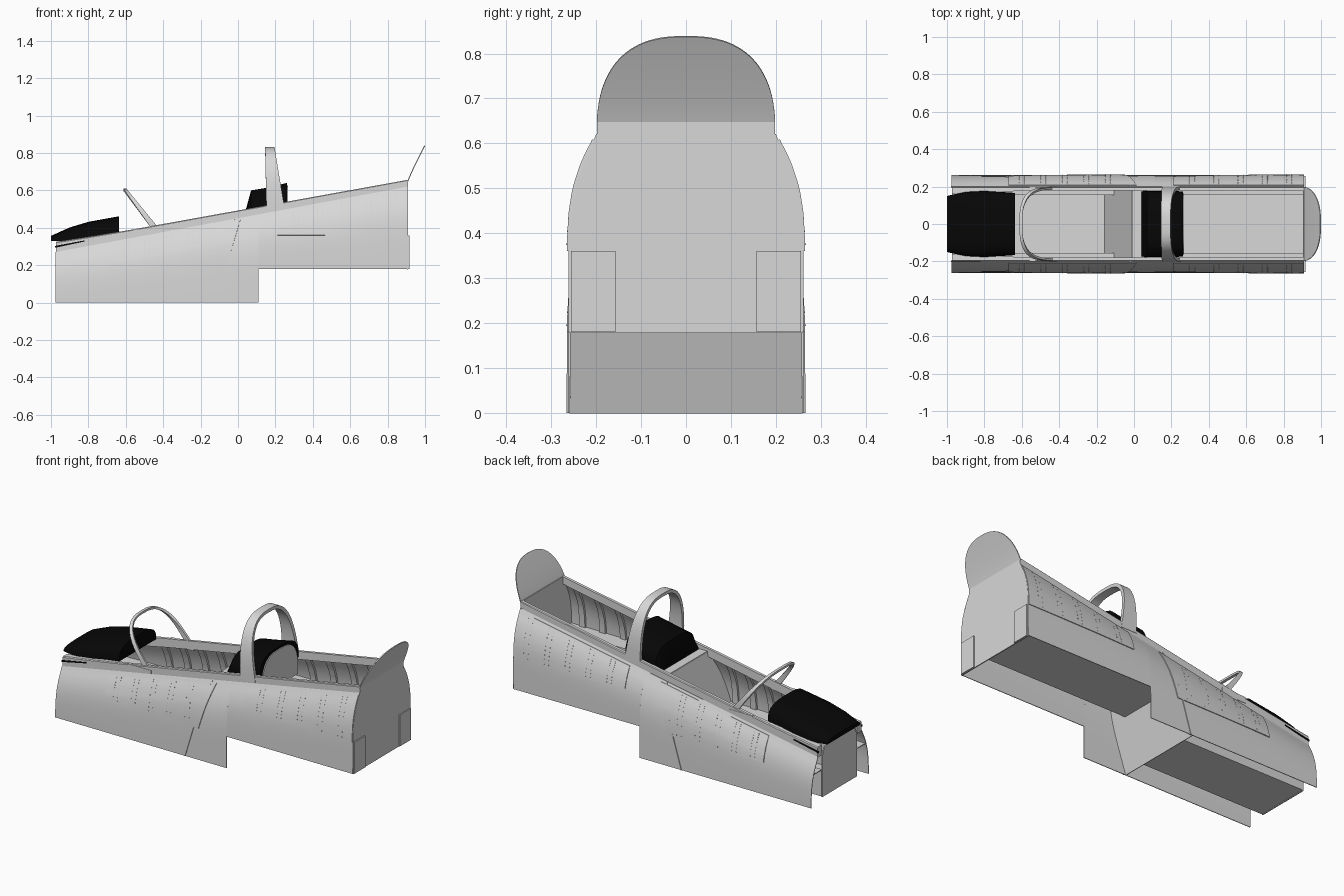
import bpy, bmesh, math
from mathutils import Matrix, Vector

if "Cube" in bpy.data.objects:
    bpy.data.objects.remove(bpy.data.objects["Cube"])


def material(name, rgb):
    m = bpy.data.materials.new(name)
    m.use_nodes = True
    m.diffuse_color = (*rgb, 1)
    m.node_tree.nodes["Principled BSDF"].inputs["Base Color"].default_value = (*rgb, 1)
    return m


GREY = material("light grey", (0.69, 0.69, 0.69))
BLACK = material("matt black", (0.002, 0.002, 0.002))


def finish(bm, name, mats, thick=0, mirror=False):
    bmesh.ops.recalc_face_normals(bm, faces=bm.faces)
    me = bpy.data.meshes.new(name)
    bm.to_mesh(me)
    bm.free()
    ob = bpy.data.objects.new(name, me)
    bpy.context.collection.objects.link(ob)
    for m in mats:
        me.materials.append(m)
    bpy.ops.object.select_all(action="DESELECT")
    ob.select_set(True)
    bpy.context.view_layer.objects.active = ob
    if thick:
        s = ob.modifiers.new("thickness", "SOLIDIFY")
        s.thickness, s.offset = thick, 0
        bpy.ops.object.modifier_apply(modifier="thickness")
    bpy.ops.object.shade_smooth_by_angle(angle=math.radians(30))
    if mirror:
        ob.modifiers.new("mirror", "MIRROR").use_axis = (False, True, False)
    return ob


def loft(name, rows, mats, thick=0, mirror=False, closed=False, caps=False):
    """Skin rows of points; closed rows can get end caps."""
    bm = bmesh.new()
    grid = [[bm.verts.new(p) for p in row] for row in rows]
    n = len(rows[0])
    for a, b in zip(grid, grid[1:]):
        for i in range(n if closed else n - 1):
            j = (i + 1) % n
            bm.faces.new((a[i], a[j], b[j], b[i]))
    if caps:
        for row in (grid[0], grid[-1]):
            bm.faces.new(row)
    return finish(bm, name, mats, thick, mirror)


def box(name, x, y, z, mirror=False):
    rows = [[(a, y[0], z[0]), (a, y[1], z[0]), (a, y[1], z[1]), (a, y[0], z[1])] for a in x]
    return loft(name, rows, [GREY], mirror=mirror, closed=True, caps=True)


def plate(name, side):
    """Flat panel from the points down its left side, repeated on the right."""
    bm = bmesh.new()
    bm.faces.new([bm.verts.new(p) for p in side + [(a, -b, c) for a, b, c in reversed(side)]])
    return finish(bm, name, [GREY], .006)


# Hull shape: sloping sill height, and half width by depth below the sill
PROFILE = [(0, .2), (.02, .209), (.045, .222), (.07, .233), (.12, .249), (.17, .257), (.23, .261), (.7, .263)]
FRONT_LEDGE, REAR_LEDGE = .18, .36
SEAT_X, LEAN = -.165, .34


def sill(x):
    return .27 + (x + .975) * .1857


def half_width(d):
    for (d0, y0), (d1, y1) in zip(PROFILE, PROFILE[1:]):
        if d <= d1:
            return y0 + (y1 - y0) * max(0, d - d0) / (d1 - d0)
    return PROFILE[-1][1]


def section(x, low, off=0, top=0, steps=14, lean=0):
    """Points down one side of the hull at x, optionally leaning with height."""
    pts = []
    z_top = sill(x + lean * sill(x))
    for i in range(steps + 1):
        z = z_top - top - (z_top - top - low) * (i / steps) ** 1.3
        px = x + lean * z
        pts.append((px, half_width(sill(px) - z) + off, z))
    return pts


def bulkhead(name, x, low, rise, lean=0):
    side = section(x, low, -.003, lean=lean)
    px, _, pz = side[0]
    plate(name, [(px + lean * rise, .178, pz + rise), (px, .178, pz)] + side)


# Outer skins, deeper in the forward half
loft("front_skin", [section(x, 0, -.002) for x in (-.975, -.4, .11)], [GREY], .004, True)
loft("rear_skin", [section(x, .18, -.002) for x in (.11, .5, .91)], [GREY], .004, True)

# Raised side panels and the slanted joint between the bays
SEAM = .3
loft("front_side_panel", [section(-.67 + .55 * i / 8, FRONT_LEDGE, .001, .012, lean=SEAM * i / 8)
                          for i in range(9)], [GREY], .006, True)
loft("rear_side_panel", [section(x, REAR_LEDGE, .001, .012) for x in (.21, .45, .7, .908)], [GREY], .006, True)
loft("bay_joint_strip", [section(x, 0, .001, lean=SEAM) for x in (-.156, -.15)], [GREY], .006, True)

# Bulkheads: narrow at the nose, full width behind the seat and at the rear
plate("front_bulkhead", [(-.971, .1, .318), (-.971, .14, .305), (-.971, .157, .26), (-.971, .157, .025)])
bulkhead("seat_bulkhead", SEAT_X, 0, .02, LEAN)
bulkhead("rear_bulkhead", .907, .178, .037)
box("rear_corner_plate", (.906, .916), (.157, .256), (.18, REAR_LEDGE), mirror=True)
box("seat_shelf", (-.01, .07), (-.18, .18), (.465, .475))


# Tubs: narrow floor channel with a ledge out to the skin on each side
def tub(name, front, back, floor, ledge):
    """Front and back give each end's x at ground level and its lean."""
    rows = []
    for i in range(7):
        t = i / 6
        x, lean = (a + (b - a) * t for a, b in zip(front, back))
        xl, xf = x + lean * ledge, x + lean * floor
        wide = half_width(sill(xl) - ledge) - .006
        left = [(xl, wide, ledge), (xl, .157, ledge), (xf, .157, floor)]
        rows.append(left + [(a, -b, c) for a, b, c in reversed(left)])
    loft(name, rows, [GREY], .005)


tub("front_tub", (-.97, 0), (SEAT_X, LEAN), .03, FRONT_LEDGE)
tub("rear_tub", (SEAT_X, LEAN), (.905, 0), .26, REAR_LEDGE)

# Sill rails, drawn in at the nose
rail = []
for x, inner, h in ((-.972, .16, .055), (-.8, .168, .05), (-.58, .178, .045), (.91, .178, .037)):
    z = sill(x)
    rail.append([(x, inner, z - .005), (x, .198, z - .005), (x, .198, z + h * .9), (x, .194, z + h), (x, inner, z + h)])
loft("sill_rail", rail, [GREY], mirror=True, closed=True, caps=True)

# Black sealing strips along the nose rails
seal = [[(x, .201, sill(x) + a), (x, .196, sill(x) + a), (x, .196, sill(x) + b), (x, .201, sill(x) + b)]
        for x, a, b in ((-.978, .024, .034), (-.82, .028, .034))]
loft("nose_seal", seal, [BLACK], mirror=True, closed=True, caps=True)

# Inner ribs above the ledges and matching rivet rows on the side panels
STATIONS = [(-.6 + .115 * i, FRONT_LEDGE) for i in range(5)] + [(.31 + .13 * i, REAR_LEDGE) for i in range(5)]
rivets = bmesh.new()
for n, (x, low) in enumerate(STATIONS):
    rows = [section(x - .018, low, -.004), section(x - .018, low, -.016),
            section(x + .018, low, -.016), section(x + .018, low, -.004)]
    loft(f"wall_rib_{n + 1}", rows, [GREY], mirror=True)
    for dx in (-.014, .014):
        for _, y, z in section(x + dx, low + .015, .004, .025, 9):
            bmesh.ops.create_cube(rivets, size=.0032, matrix=Matrix.Translation(Vector((x + dx, y, z))))
finish(rivets, "panel_rivets", [GREY], mirror=True)


# Arched parts share one rounded outline
def arch(w, zb, h, steps=28, e=.7):
    pts = []
    for i in range(steps + 1):
        t = math.pi * i / steps
        c, s = math.cos(t), max(0, math.sin(t))
        pts.append((math.copysign(abs(c) ** e, c) * w, zb + h * s ** e))
    return pts


def hoop(name, w, zb, h, thick, span):
    """Arched band; span gives its front and rear x for a height fraction."""
    rows = []
    for (y, z), (yi, zi) in zip(arch(w, zb, h), arch(w - thick, zb, h - thick)):
        a, b = span((z - zb) / h)
        rows.append([(a, y, z), (b, y, z), (b, yi, zi), (a, yi, zi)])
    return loft(name, rows, [GREY], closed=True, caps=True)


hoop("centre_hoop", .2, .5, .332, .018, lambda f: (.152 - .007 * f, .25 - .055 * f))
hoop("windscreen_hoop", .195, .4, .21, .012,
     lambda f: (-.465 - .148 * f, -.425 - .172 * f))
box("windscreen_foot", (-.56, -.41), (.183, .2), (.36, .395), mirror=True)


# Glare shields and the rear instrument panel
def hood(name, mat, stations):
    rows = [[(x, y, z) for y, z in arch(w, zb, zt - zb, 14, .65)] for x, w, zb, zt in stations]
    return loft(name, rows, [mat], closed=True, caps=True)


hood("front_glare_shield", BLACK, [(-1, .15, .33, .357), (-.9, .172, .33, .402), (-.8, .178, .335, .432),
                                   (-.635, .166, .375, .462)])
hood("rear_glare_shield", BLACK, [(.04, .175, .47, .49), (.07, .176, .48, .6), (.14, .177, .49, .612),
                                  (.2, .177, .5, .625), (.262, .174, .51, .64)])
hood("rear_instrument_panel", GREY, [(.255, .163, .42, .626), (.267, .163, .42, .626)])

# Rounded plate curving back from the rear bulkhead
outline = [p for p in arch(.199, .62, .218, 48, .8) if p[0] >= 0 and p[1] > .64]
loft("rear_plate", [[(.905 + .093 * ((z - .64) / .198) ** 1.12, side * y, z) for side in (-1, -.5, 0, .5, 1)]
                    for y, z in outline], [GREY], .005)
